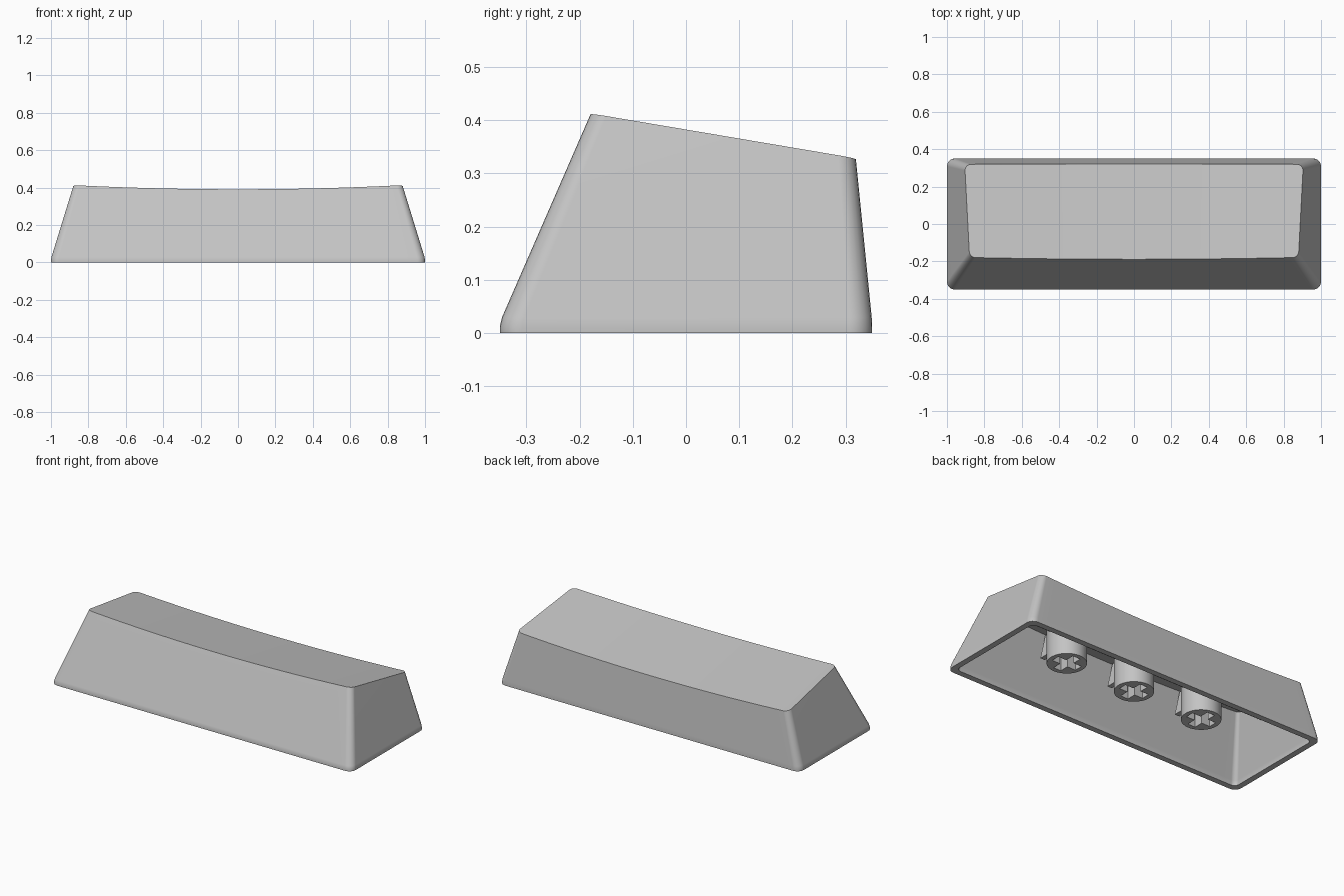
import bpy, bmesh, math
from mathutils import Vector

if "Cube" in bpy.data.objects:
    bpy.data.objects.remove(bpy.data.objects["Cube"], do_unlink=True)

grey = bpy.data.materials.new("light grey plastic")
grey.use_nodes = True
COLOUR = (0.55, 0.55, 0.55, 1)
grey.diffuse_color = COLOUR
grey.node_tree.nodes["Principled BSDF"].inputs["Base Color"].default_value = COLOUR

ARC, SPAN = 6, 32          # corner and long-edge divisions
WALL, ROOF = 0.035, 0.058  # shell thicknesses
STEM_X = (-0.465, 0, 0.465)


def finish(name, bm):
    bmesh.ops.recalc_face_normals(bm, faces=bm.faces[:])
    mesh = bpy.data.meshes.new(name)
    bm.to_mesh(mesh)
    bm.free()
    mesh.materials.append(grey)
    obj = bpy.data.objects.new(name, mesh)
    bpy.context.collection.objects.link(obj)
    return obj


def smooth(obj):
    bpy.ops.object.select_all(action="DESELECT")
    obj.select_set(True)
    bpy.context.view_layer.objects.active = obj
    bpy.ops.object.shade_smooth_by_angle(angle=math.radians(32))


def box(name, low, high):
    bm = bmesh.new()
    bmesh.ops.create_cube(bm, size=1)
    low, high = Vector(low), Vector(high)
    for v in bm.verts:
        v.co = (low + high) / 2 + v.co * (high - low)
    return finish(name, bm)


def top_height(x, y):
    """Sloping top, dished along its length."""
    return 0.413 - 0.172 * (y + 0.18) - 0.024 * (1 - (x / 0.88) ** 2)


def outline_point(i, back, z, inset):
    """Point i along the front or back half of the rounded outline."""
    t = max(0, z - 0.02) / 0.39
    half, r = 1 - 0.12 * t - inset, 0.042 - 0.01 * t - inset * 0.4
    edge = 0.35 - 0.039 * t - inset if back else 0.35 - 0.17 * t - inset
    if i <= ARC:
        a = math.pi / 2 * i / ARC
        x, d = -half + r - r * math.cos(a), edge - r + r * math.sin(a)
    elif i < ARC + SPAN:
        x, d = (half - r) * (2 * (i - ARC) / SPAN - 1), edge
    else:
        a = math.pi / 2 * (i - ARC - SPAN) / ARC
        x, d = half - r + r * math.sin(a), edge - r + r * math.cos(a)
    return Vector((x, d if back else -d, z))


def ring(bm, inset, z=None, drop=0):
    """Level outline at z, or the outline lying on the top surface."""
    count = 2 * ARC + SPAN + 1
    verts = []
    for back in (False, True):
        for i in (reversed(range(count)) if back else range(count)):
            p = outline_point(i, back, 0.35 if z is None else z, inset)
            if z is None:
                for _ in range(8):
                    p = outline_point(i, back, top_height(p.x, p.y) - drop, inset)
            verts.append(bm.verts.new(p))
    return verts


# Hollow shell: inner roof, inner wall, rim, outer wall, dished top
bm = bmesh.new()
rings = [ring(bm, WALL, drop=ROOF)]
rings += [ring(bm, WALL, z) for z in (0.03, 0.01, 0)]
rings += [ring(bm, 0, z) for z in (0, 0.012, 0.03)]
rings.append(ring(bm, 0))
for a, b in zip(rings, rings[1:]):
    for i in range(len(a)):
        j = (i + 1) % len(a)
        bm.faces.new((a[i], a[j], b[j], b[i]))
for cap in (rings[0], rings[-1]):
    n = len(cap)
    for i in range(n // 2 - 1):
        bm.faces.new((cap[i], cap[i + 1], cap[n - 2 - i], cap[n - 1 - i]))
shell = finish("cap_shell", bm)
smooth(shell)
weighted = shell.modifiers.new("even shading", "WEIGHTED_NORMAL")
weighted.keep_sharp = True

# Three round stems with cross-shaped sockets
for number, x in enumerate(STEM_X, 1):
    bm = bmesh.new()
    bmesh.ops.create_cone(bm, cap_ends=True, segments=48, radius1=0.107,
                          radius2=0.107, depth=0.225)
    bmesh.ops.translate(bm, verts=bm.verts[:], vec=(x, 0, 0.1975))
    stem = finish(f"stem_{number}", bm)
    for label, w, d in (("long", 0.08, 0.025), ("cross", 0.025, 0.08)):
        cutter = box(f"socket_cutter_{label}_{number}",
                     (x - w, -d, 0.05), (x + w, d, 0.24))
        cutter.hide_render = True
        cutter.hide_set(True)
        cut = stem.modifiers.new(f"{label} slot", "BOOLEAN")
        cut.operation, cut.solver, cut.object = "DIFFERENCE", "EXACT", cutter
    smooth(stem)

    # Thin gusset bracing each stem towards the front wall
    bm = bmesh.new()
    profile = ((-0.1, 0.2), (-0.2, 0.2), (-0.16, 0.32), (-0.1, 0.32))
    face = bm.faces.new([bm.verts.new((x - 0.015, y, z)) for y, z in profile])
    side = bmesh.ops.extrude_face_region(bm, geom=[face])["geom"]
    bmesh.ops.translate(bm, vec=(0.03, 0, 0),
                        verts=[g for g in side if isinstance(g, bmesh.types.BMVert)])
    finish(f"stem_gusset_{number}", bm)

# Stiffening rib under the roof, split between the stems
stops = [-0.9] + list(STEM_X) + [0.9]
for number, (a, b) in enumerate(zip(stops, stops[1:]), 1):
    start = a + (0.1 if a in STEM_X else 0)
    end = b - (0.1 if b in STEM_X else 0)
    box(f"roof_rib_{number}", (start, -0.018, 0.25), (end, 0.018, 0.32))
